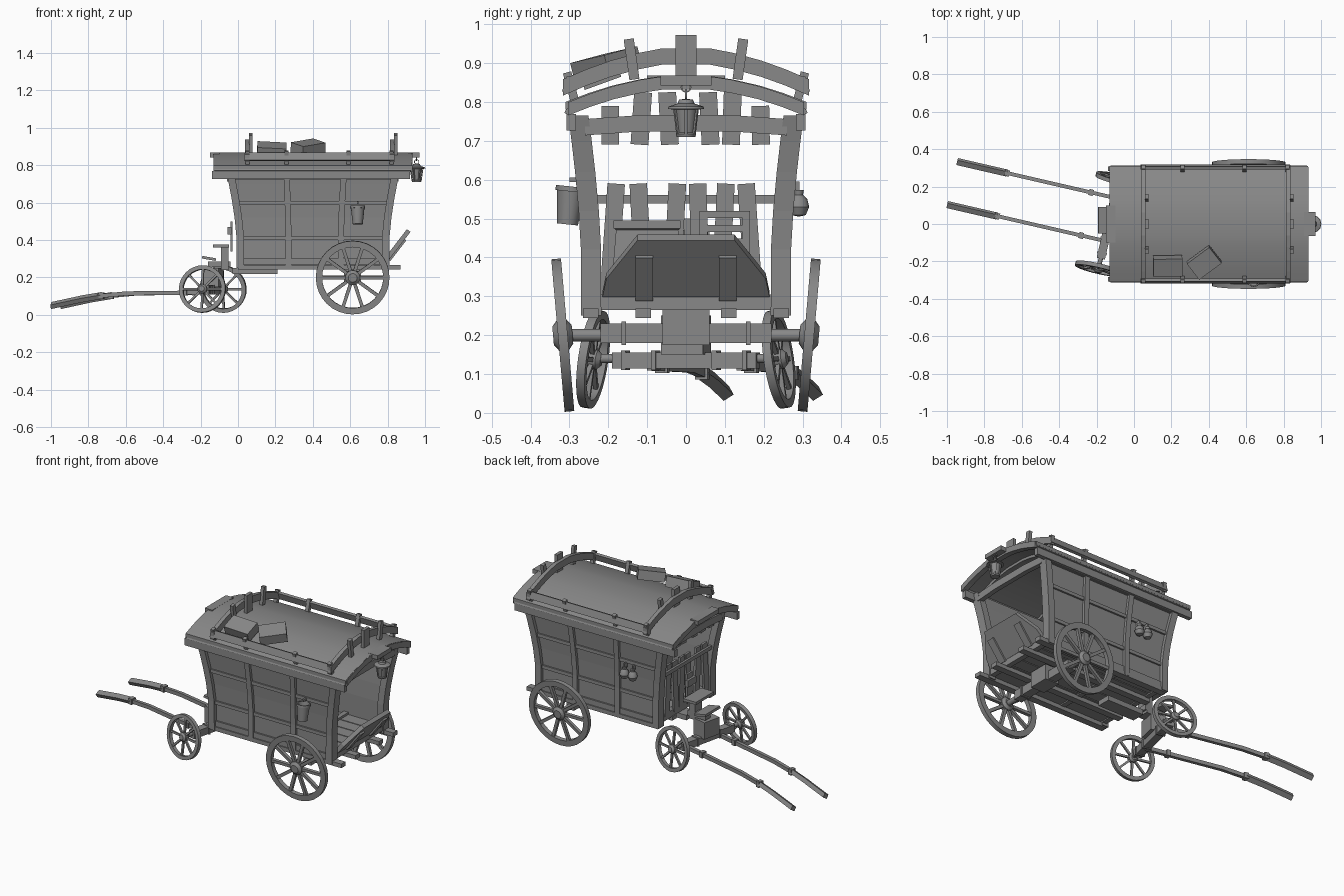
import bpy, bmesh, math
from mathutils import Vector, Matrix

cube = bpy.data.objects.get("Cube")
if cube:
    bpy.data.objects.remove(cube, do_unlink=True)

grey = bpy.data.materials.new("weathered grey")
grey.use_nodes = True
COLOUR = (0.25, 0.25, 0.25, 1)
grey.diffuse_color = COLOUR
grey.node_tree.nodes["Principled BSDF"].inputs["Base Color"].default_value = COLOUR

X, Y, Z = Vector((1, 0, 0)), Vector((0, 1, 0)), Vector((0, 0, 1))
ID = Matrix.Identity(4)
SIDES = ((-1, "right"), (1, "left"))


def move(x, y, z):
    return Matrix.Translation((x, y, z))


def rot(deg, axis):
    return Matrix.Rotation(math.radians(deg), 4, axis)


def finish(name, bm, smooth=False):
    bmesh.ops.remove_doubles(bm, verts=bm.verts, dist=0.0001)
    bmesh.ops.recalc_face_normals(bm, faces=bm.faces)
    mesh = bpy.data.meshes.new(name)
    for f in bm.faces:
        f.smooth = smooth
    bm.to_mesh(mesh)
    bm.free()
    if smooth:
        mesh.set_sharp_from_angle(angle=math.radians(35))
    mesh.materials.append(grey)
    obj = bpy.data.objects.new(name, mesh)
    bpy.context.scene.collection.objects.link(obj)
    return obj


def loft(bm, rows, caps=True):
    rings = [[bm.verts.new(p) for p in row] for row in rows]
    n = len(rings[0])
    for r, s in zip(rings, rings[1:]):
        for i in range(n):
            j = (i + 1) % n
            bm.faces.new((r[i], r[j], s[j], s[i]))
    if caps:
        bm.faces.new(rings[0])
        bm.faces.new(rings[-1])


def strip(name, pts, a, b, M=ID, smooth=False):
    """Sweep a rectangle with half axes a and b along points."""
    bm = bmesh.new()
    loft(bm, [[M @ (Vector(p) + c) for c in (a + b, b - a, -a - b, a - b)] for p in pts])
    return finish(name, bm, smooth)


def box(name, loc, size, M=ID, turn=ID):
    x, y, z = size
    return strip(name, [(0, 0, -z / 2), (0, 0, z / 2)], X * x / 2, Y * y / 2, M @ move(*loc) @ turn)


def add_lathe(bm, profile, M, n=24):
    """Turn a closed (radius, height) outline around local z."""
    rows = []
    for k in range(n + 1):
        t = 2 * math.pi * k / n
        rows.append([M @ Vector((r * math.cos(t), r * math.sin(t), z)) for r, z in profile])
    loft(bm, rows, caps=False)


def lathe(name, profile, M, n=24):
    bm = bmesh.new()
    add_lathe(bm, profile, M, n)
    return finish(name, bm, True)


def wheel(name, M, r, spokes, depth):
    bm = bmesh.new()
    h, inner = depth / 2, r * 0.83
    add_lathe(bm, [(r, -h), (r, h), (inner, h), (inner, -h)], M, 32)
    hub = r * 0.2
    add_lathe(bm, [(0.001, -h * 2), (hub * .6, -h * 2), (hub, -h), (hub, h), (hub * .6, h * 2), (0.001, h * 2)], M, 16)
    for k in range(spokes):
        S = M @ rot(360 * k / spokes, 'Z')
        w = r * 0.045
        loft(bm, [[S @ Vector((d, u, v)) for u, v in ((w, w), (-w, w), (-w, -w), (w, -w))]
                  for d in (hub * .8, inner * 1.02)])
    return finish(name, bm, True)


# Body flare: walls and posts lean outwards towards the top
LEVELS = (0.25, 0.42, 0.52, 0.62, 0.70, 0.765)


def flare(z):
    return 0.055 * max(0, (z - 0.4) / 0.365) ** 1.5


def wall_y(z):
    return 0.25 + flare(z) * 0.6


for s, side in SIDES:
    # Side wall with posts and rails
    bm = bmesh.new()
    loft(bm, [[(x, s * (wall_y(z) + d), z) for x, d in
               ((-flare(z), 0), (.8 + flare(z), 0), (.8 + flare(z), -.012), (-flare(z), -.012))] for z in LEVELS])
    finish(side + "_wall", bm)
    for x, lean, w in ((0.012, -1, .02), (0.27, -.2, .016), (0.55, .3, .016), (0.79, 1, .02)):
        corner = abs(lean) == 1
        strip(side + "_wall_post", [(x + lean * flare(z), s * (wall_y(z) - (.006 if corner else -.004)), z)
                                    for z in LEVELS], X * w, Y * (.026 if corner else .012))
    for z, h in ((.285, .016), (.41, .01), (.6, .01), (.74, .016)):
        f = flare(z)
        strip(side + "_wall_rail", [(-f, s * wall_y(z), z), (.8 + f, s * wall_y(z), z)], Y * .01, Z * h)
    # Eaves and roof railing
    box(side + "_eave_plank", (.39, s * .295, .748), (1.06, .025, .042))
    box(side + "_upper_eave", (.4, s * .3, .785), (1.05, .012, .035), turn=rot(s * 25, 'X'))
    box(side + "_roof_rail", (.435, s * .305, .845), (.8, .016, .042), turn=rot(s * 18, 'X'))
    for x in (.05, .26, .59, .82):
        box(side + "_rail_post", (x, s * .295, .835), (.022, .022, .085), turn=rot(-s * 15, 'X'))
    # Rear wheel
    wheel(side + "_rear_wheel", move(.613, s * .317, .2) @ rot(90 - s * 5, 'X'), .197, 10, .025)
    # Chassis beams
    for y in (.11, .245):
        box(side + "_chassis_beam", (.435, s * y, .256), (.87, .04, .024))

# Floor
for k in range(6):
    box("floor_plank", (.4, -.2 + k * .08, .282), (.79, .074, .02))
for x in (.02, .3, .55, .79):
    box("floor_crossbeam", (x, 0, .285), (.03, .5, .04))

# Curved roof and its arches
ROOF = [(-.31, .79), (-.25, .813), (-.19, .832), (-.12, .848), (-.06, .857),
        (.06, .857), (.12, .848), (.19, .832), (.25, .813), (.31, .79)]
strip("roof", [(.4, y, z) for y, z in ROOF], X * .53, Z * .01, smooth=True)
for x in (-.115, .0, .4, .8, .918):
    strip("roof_arch", [(x, y * .98, z - .008) for y, z in ROOF], X * .016, Z * .017)
for x in (.05, .825):
    strip("rail_arch", [(x, y * 1.02, z + .063 - abs(y) * .05) for y, z in ROOF], X * .012, Z * .021)
    for y, z, a in ((-.14, .91, 8), (0, .92, 0), (.14, .91, -8)):
        box("arch_post", (x + .018, y, z), (.02, .026 if y else .055, .105), turn=rot(a, 'X'))
box("roof_ridge_end", (.94, 0, .855), (.06, .13, .025))
box("front_ridge_end", (-.125, 0, .855), (.05, .2, .025))
box("roof_box", (.18, -.225, .88), (.155, .1, .06), turn=rot(20, 'X') @ rot(3, 'Y'))
box("roof_crate", (.375, -.205, .895), (.15, .11, .055), turn=rot(38, 'Z') @ rot(12, 'X') @ rot(-8, 'Y'))

# Rear opening beam and front wall planks
for x in (-.045, .845):
    strip("end_top_beam", [(x, y, z) for y, z in ((-.26, .735), (-.12, .745), (.12, .745), (.26, .735))],
          X * .014, Z * .021)
box("front_middle_rail", (-.005, 0, .55), (.014, .5, .022))
for k, y in enumerate((-.19, -.115, -.03, .035, .095, .165)):
    tilt = rot((-4, 3, -3, 2, -3, 4)[k], 'X')
    box("front_lower_plank", (.008, y, .44), (.014, .045, .3), turn=tilt)
for k, y in enumerate((-.195, -.115, -.045, .06, .118, .192)):
    tilt = rot((0, -4, 3, 3, -2, 1)[k], 'X')
    h = .1 if abs(y) > .15 else .135
    box("front_upper_plank", (-.025, y, .69 + h / 2), (.014, .046, h), turn=tilt)

# Slanted tailgate with straps
SLOPE = Matrix(((0, .61, .79, .80), (1, 0, 0, 0), (0, .79, -.61, .305), (0, 0, 0, 1)))
bm = bmesh.new()
outline = [(-.215, 0), (.215, 0), (.205, .06), (.125, .185), (-.125, .185), (-.205, .06)]
loft(bm, [[SLOPE @ Vector((u, v, w)) for u, v in outline] for w in (-.012, .012)])
finish("tailgate", bm)
for y in (-.108, .108):
    box("tailgate_strap", (y, .065, .016), (.045, .14, .012), SLOPE)

# Cargo inside
bm = bmesh.new()
loft(bm, [[(.3 + u * w, -.1 + v * w, z) for u, v in ((-1, -1), (1, -1), (1, 1), (-1, 1))]
          for z, w in ((.29, .095), (.47, .08), (.475, .086), (.495, .086))])
finish("cargo_chest", bm)
for z in (.32, .36, .4, .44, .475, .51):
    box("crate_slat", (.3, .1, z), (.13, .13, .018))
for u in (-.055, .055):
    for v in (-.055, .055):
        box("crate_post", (.3 + u, .1 + v, .405), (.02, .02, .23))

# Rear axle
box("rear_axle_beam", (.613, 0, .205), (.05, .44, .05))
lathe("rear_axle", [(.001, -.335), (.016, -.335), (.016, .335), (.001, .335)],
      move(.613, 0, .2) @ rot(90, 'X'), 12)
box("rear_axle_block", (.613, 0, .22), (.09, .12, .09))
for y in (-.16, .16):
    box("axle_clamp", (.613, y, .205), (.06, .012, .06))

# Turned front carriage
FRONT = move(-.135, 0, 0) @ rot(-13, 'Z')
box("front_axle_beam", (0, 0, .135), (.045, .38, .042), FRONT)
lathe("front_axle", [(.001, -.25), (.012, -.25), (.012, .25), (.001, .25)], FRONT @ move(0, 0, .14) @ rot(90, 'X'), 12)
box("turntable_block", (0, 0, .2), (.09, .11, .1), FRONT)
box("carriage_tongue", (.09, 0, .235), (.24, .08, .03))
for y in (-.16, -.08, .08, .16):
    box("front_axle_clamp", (0, y, .135), (.053, .012, .05), FRONT)
for s, side in SIDES:
    wheel(side + "_front_wheel", FRONT @ move(0, s * .245, .138) @ rot(90 + s * 8, 'X'), .127, 8, .022)
    y = .025 + s * .118
    strip(side + "_shaft", [(0, y, .12), (-.45, y, .115), (-.61, y, .1)], Y * .01, Z * .011, FRONT)
    strip(side + "_shaft_end", [(-.59, y, .103), (-.7, y, .085), (-.865, y, .05)],
          Y * .013 + Z * .008, Z * .011 - Y * .006, FRONT)
    for x, z in ((-.13, .12), (-.59, .103)):
        box(side + "_shaft_collar", (x, y, z), (.025, .033, .034), FRONT)

# Driver seat
box("seat_pillar", (-.07, .01, .3), (.04, .07, .12))
box("seat_plank", (-.09, .01, .368), (.085, .17, .016))
box("foot_plank", (-.155, .02, .302), (.075, .14, .014), turn=rot(10, 'Y'))
box("foot_support", (-.1, .02, .27), (.12, .05, .03))
box("seat_back", (-.035, .02, .42), (.012, .05, .16))
box("seat_bracket", (-.045, .02, .45), (.02, .08, .04))

# Hanging bucket, pots and lantern
lathe("bucket", [(.001, 0), (.027, 0), (.036, .085), (.04, .085), (.04, .098), (.033, .098), (.025, .012), (.001, .012)],
      move(.64, -.305, .485) @ rot(-6, 'X'), 16)
box("bucket_hook", (.64, -.28, .6), (.01, .04, .012))
for x in (.15, .205):
    lathe("hanging_pot", [(.001, 0), (.018, .004), (.027, .025), (.022, .045), (.011, .056), (.013, .068), (.001, .068)],
          move(x, .29, .505), 16)
    box("pot_hook", (x, .28, .58), (.008, .025, .03))
L = move(.955, 0, 0)
lathe("lantern_body", [(.001, .71), (.024, .71), (.026, .718), (.022, .722), (.03, .78), (.001, .78)], L, 12)
lathe("lantern_cap", [(.001, .778), (.047, .782), (.045, .788), (.022, .796), (.018, .806), (.001, .808)], L, 12)
for k in range(6):
    box("lantern_bar", (.029, 0, .75), (.005, .007, .066), L @ rot(60 * k, 'Z'), rot(8, 'Y'))
for z, a in ((.818, 0), (.838, 90)):
    lathe("lantern_ring", [(.014, -.002), (.014, .002), (.01, .002), (.01, -.002)],
          L @ move(0, 0, z) @ rot(a, 'Z') @ rot(90, 'X'), 12)
